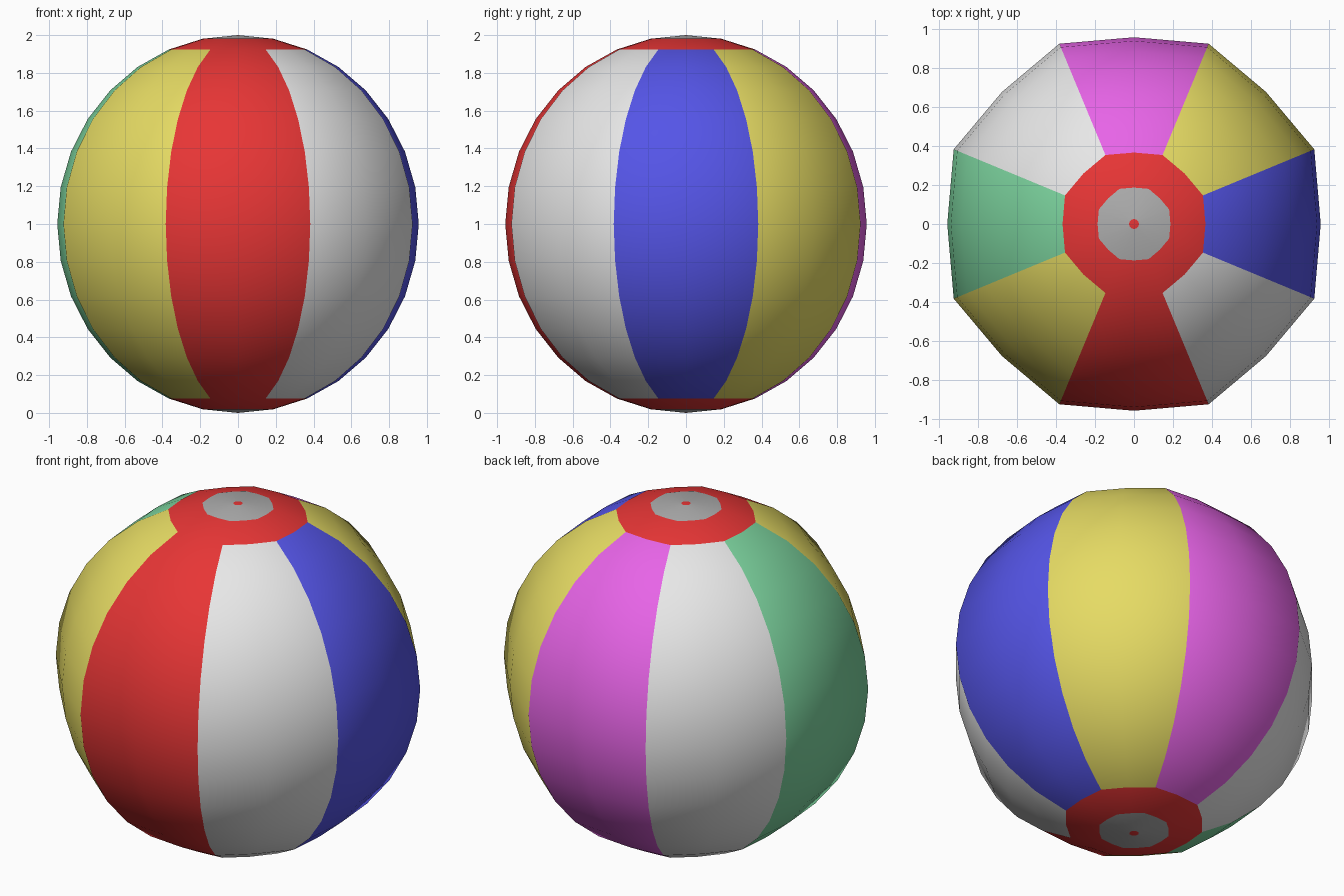
import bpy, bmesh, math

if "Cube" in bpy.data.objects:
    bpy.data.objects.remove(bpy.data.objects["Cube"])

# Flat colours (linear)
COLOURS = [
    ("red", (0.8, 0.036, 0.036)),
    ("white", (0.8, 0.8, 0.8)),
    ("blue", (0.09, 0.09, 0.8)),
    ("yellow", (0.79, 0.71, 0.127)),
    ("magenta", (0.8, 0.127, 0.8)),
    ("green", (0.2, 0.65, 0.34)),
    ("grey", (0.42, 0.42, 0.42)),
]
INDEX = {name: i for i, (name, _) in enumerate(COLOURS)}

# Panels anticlockwise from the right-hand side, 45 degrees each
PANELS = ["blue", "yellow", "magenta", "white", "green", "yellow", "red", "white"]
SEGMENTS = 16
SEAM, MIDDLE = 1.0, 0.957     # radius at the panel seams and at panel centres

mesh = bpy.data.meshes.new("beach_ball")
ball = bpy.data.objects.new("beach_ball", mesh)
bpy.context.collection.objects.link(ball)
for name, rgb in COLOURS:
    mat = bpy.data.materials.new(name)
    mat.diffuse_color = (*rgb, 1)
    mat.use_nodes = True
    mat.node_tree.nodes["Principled BSDF"].inputs["Base Color"].default_value = mat.diffuse_color
    mesh.materials.append(mat)

# Rings of latitude, with a tiny extra ring round each pole for the valve dot
step = math.pi / 16
profile = [(math.sin(i * step), 1 - math.cos(i * step)) for i in range(1, 16)]
profile = [(0.026, 0.0025)] + profile + [(0.026, 1.9975)]

bm = bmesh.new()
rings = []
for r, z in profile:
    ring = []
    for s in range(SEGMENTS):
        a = (s - 1) * math.tau / SEGMENTS
        k = r * (SEAM if s % 2 == 0 else MIDDLE)
        ring.append(bm.verts.new((k * math.cos(a), k * math.sin(a), z)))
    rings.append(ring)


def add_face(verts, colour):
    face = bm.faces.new(verts)
    face.material_index = INDEX[colour]
    face.smooth = True


# Striped panels, red collars and grey caps
last = len(rings) - 2
for j in range(len(rings) - 1):
    for s in range(SEGMENTS):
        t = (s + 1) % SEGMENTS
        from_pole = min(j, last - j)
        colour = "grey" if from_pole == 0 else "red" if from_pole == 1 else PANELS[s // 2]
        add_face((rings[j][s], rings[j][t], rings[j + 1][t], rings[j + 1][s]), colour)

# Valve dots at both poles
bottom = bm.verts.new((0, 0, 0))
top = bm.verts.new((0, 0, 2))
for s in range(SEGMENTS):
    t = (s + 1) % SEGMENTS
    add_face((bottom, rings[0][t], rings[0][s]), "red")
    add_face((top, rings[-1][s], rings[-1][t]), "red")

bmesh.ops.recalc_face_normals(bm, faces=bm.faces[:])
bm.to_mesh(mesh)
bm.free()
